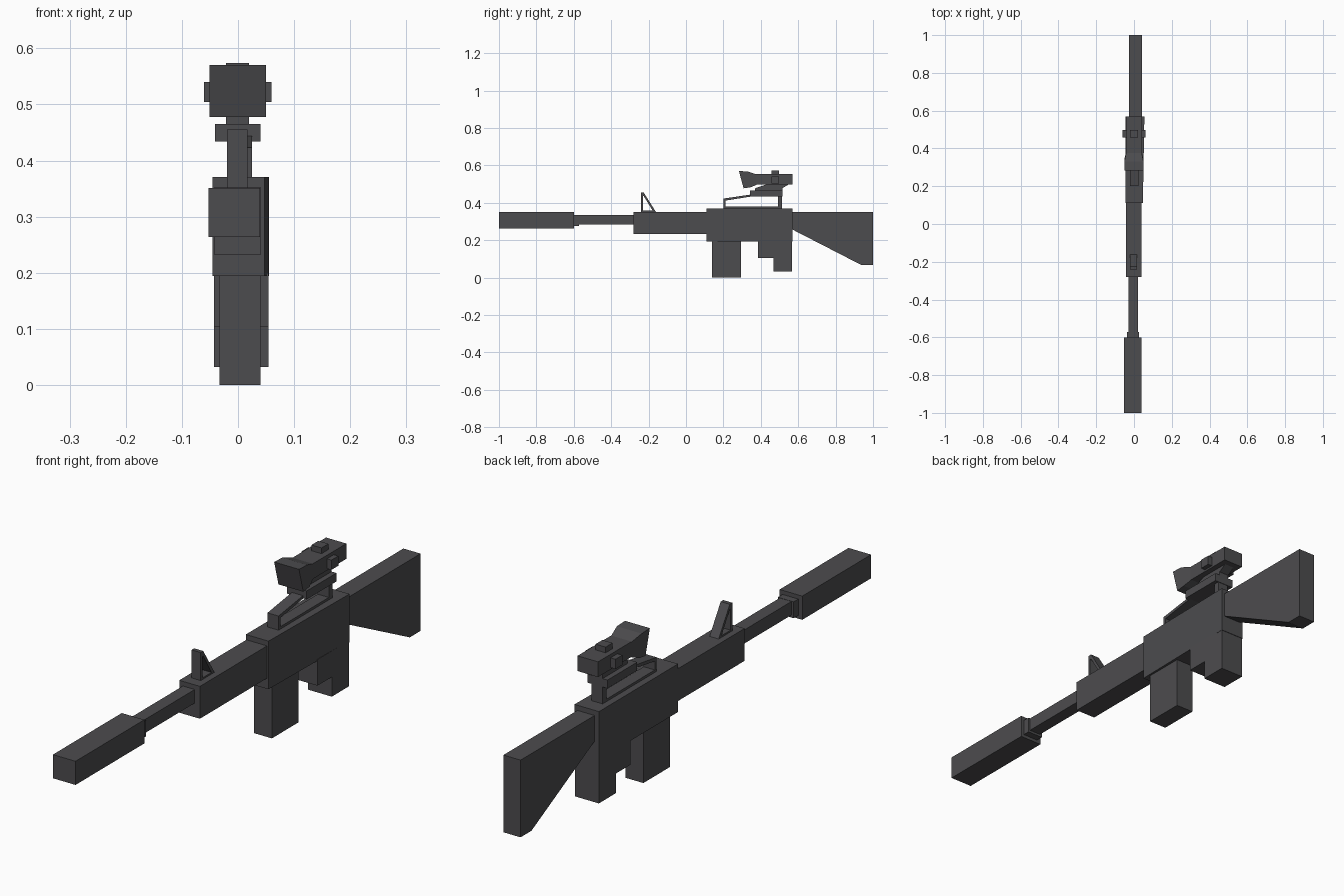
import bpy, bmesh

mat = bpy.data.materials.new("dark gunmetal grey")
mat.diffuse_color = (0.073, 0.072, 0.077, 1)


def finish(name, bm):
    bmesh.ops.recalc_face_normals(bm, faces=bm.faces)
    me = bpy.data.meshes.new(name)
    bm.to_mesh(me)
    bm.free()
    me.materials.append(mat)
    ob = bpy.data.objects.new(name, me)
    bpy.context.collection.objects.link(ob)
    return ob


def prism(name, profile, x0, x1):
    """Side profile (y, z) extruded across x."""
    bm = bmesh.new()
    a = [bm.verts.new((x0, y, z)) for y, z in profile]
    b = [bm.verts.new((x1, y, z)) for y, z in profile]
    n = len(a)
    bm.faces.new(a)
    bm.faces.new(b)
    for i in range(n):
        j = (i + 1) % n
        bm.faces.new((a[i], a[j], b[j], b[i]))
    return finish(name, bm)


def box(name, x0, x1, y0, y1, z0, z1):
    return prism(name, [(y0, z0), (y1, z0), (y1, z1), (y0, z1)], x0, x1)


def frame(name, outer, inner, x0, x1):
    """Side profile with an opening, extruded across x."""
    bm = bmesh.new()
    loops = [[bm.verts.new((x, y, z)) for y, z in p]
             for x, p in ((x0, outer), (x1, outer), (x1, inner), (x0, inner))]
    n = len(outer)
    for k in range(4):
        p, q = loops[k], loops[(k + 1) % 4]
        for i in range(n):
            j = (i + 1) % n
            bm.faces.new((p[i], p[j], q[j], q[i]))
    return finish(name, bm)


# barrel group
box("suppressor", -0.053, 0.039, -1.0, -0.6, 0.264, 0.351)
box("barrel_collar", -0.037, 0.027, -0.605, -0.573, 0.276, 0.336)
box("barrel", -0.028, 0.020, -0.58, -0.27, 0.285, 0.335)
box("handguard", -0.043, 0.041, -0.28, 0.12, 0.233, 0.352)

# receiver, slightly wider toward the rear right
receiver = box("receiver", -0.045, 0.047, 0.11, 0.57, 0.194, 0.371)
for v in receiver.data.vertices:
    if v.co.x > 0 and v.co.y > 0.3:
        v.co.x = 0.055

# magazine, stepped grip, stock
box("magazine", -0.033, 0.040, 0.14, 0.295, 0.0, 0.2)
prism("grip", [(0.385, 0.2), (0.385, 0.104), (0.468, 0.104), (0.468, 0.032),
               (0.568, 0.032), (0.568, 0.2)], -0.043, 0.054)
prism("stock", [(0.56, 0.352), (0.56, 0.262), (0.937, 0.068), (1.0, 0.068),
                (1.0, 0.352)], -0.027, 0.043)

# open triangular front sight
frame("front_sight",
      [(-0.241, 0.35), (-0.160, 0.35), (-0.226, 0.455), (-0.241, 0.455)],
      [(-0.231, 0.358), (-0.178, 0.358), (-0.226, 0.436), (-0.231, 0.436)],
      -0.02, 0.017)

# carry handle and scope rail
frame("carry_handle",
      [(0.2, 0.368), (0.513, 0.368), (0.513, 0.445), (0.35, 0.445), (0.2, 0.423)],
      [(0.210, 0.380), (0.492, 0.380), (0.492, 0.434), (0.35, 0.434), (0.210, 0.412)],
      -0.02, 0.025)
box("scope_rail", -0.041, 0.040, 0.342, 0.515, 0.434, 0.465)
prism("scope_mount", [(0.37, 0.463), (0.515, 0.463), (0.515, 0.478), (0.555, 0.502),
                      (0.44, 0.502), (0.37, 0.478)], -0.021, 0.020)

# scope body, flared hood and adjustment knobs
box("scope_body", -0.041, 0.042, 0.37, 0.57, 0.497, 0.553)
hood = prism("scope_hood", [(0.308, 0.478), (0.345, 0.483), (0.378, 0.497),
                            (0.378, 0.552), (0.33, 0.568), (0.283, 0.57)], -0.051, 0.050)
for v in hood.data.vertices:
    if v.co.y > 0.37:
        v.co.x *= 0.82
box("windage_knobs", -0.061, 0.060, 0.457, 0.497, 0.504, 0.540)
box("elevation_knob", -0.021, 0.020, 0.457, 0.497, 0.55, 0.574)
